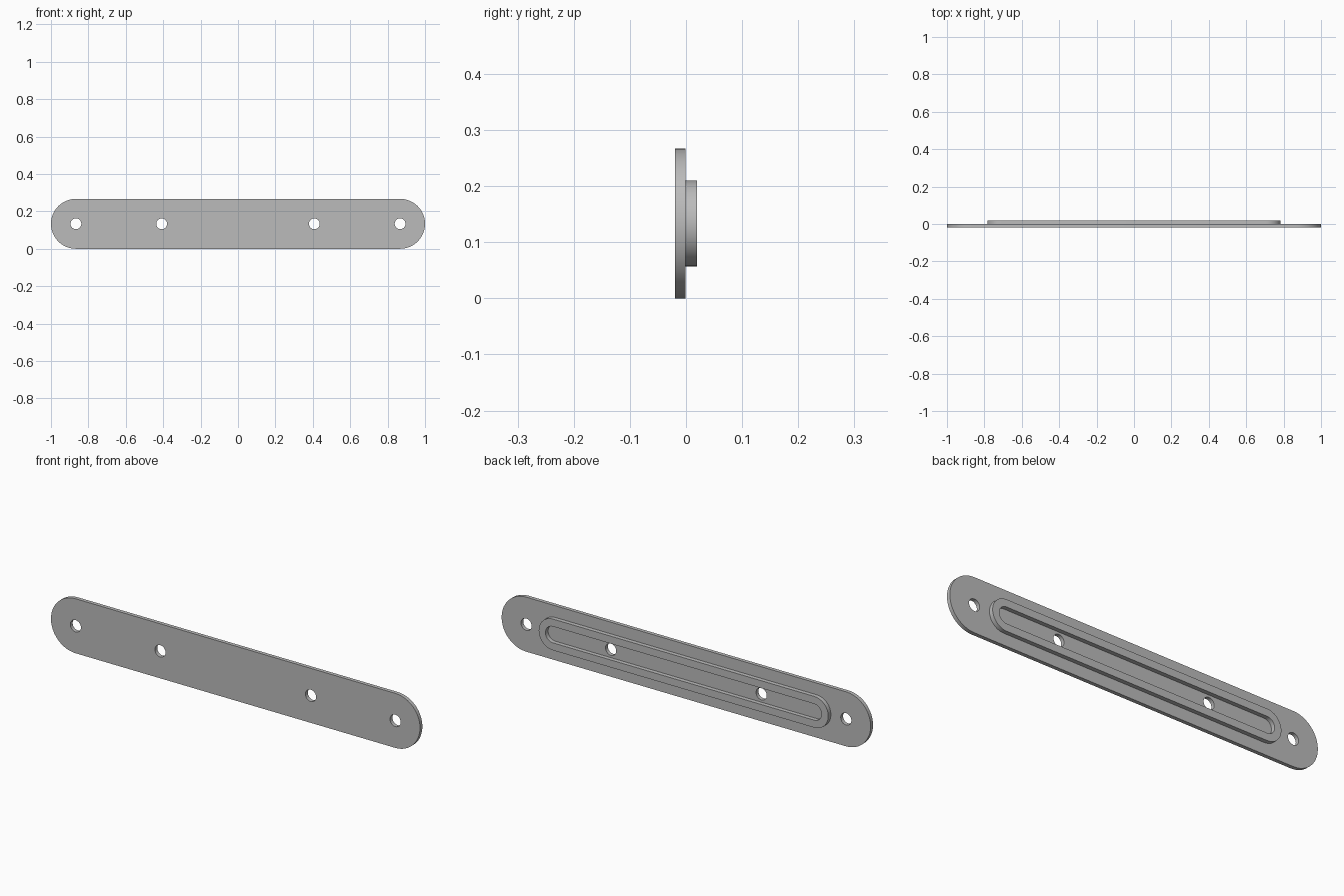
import bpy, bmesh, math
from mathutils import Vector

if "Cube" in bpy.data.objects:
    bpy.data.objects.remove(bpy.data.objects["Cube"], do_unlink=True)

MID_Z = 0.1335      # height of the long axis
END_X = 0.8665      # centre of the rounded plate ends

metal = bpy.data.materials.new("grey_metal")
metal.use_nodes = True
grey = (0.5, 0.5, 0.5, 1)
metal.diffuse_color = grey
metal.node_tree.nodes["Principled BSDF"].inputs["Base Color"].default_value = grey


def slot_outline(half_run, radius, steps=24, x=0):
    """Outline of a slot with round ends; a zero run gives a circle."""
    points = []
    for side, start in ((1, -math.pi / 2), (-1, math.pi / 2)):
        count = steps + 1 if half_run else steps
        for i in range(count):
            a = start + math.pi * i / steps
            points.append((x + side * half_run + radius * math.cos(a),
                           MID_Z + radius * math.sin(a)))
    return points


def make_sheet(name, outlines, y_front, y_back):
    """Fill the first outline, minus the others, and give it thickness."""
    bm = bmesh.new()
    edges = []
    for outline in outlines:
        verts = [bm.verts.new((x, y_front, z)) for x, z in outline]
        edges += [bm.edges.new((v, verts[i - 1])) for i, v in enumerate(verts)]
    bmesh.ops.triangle_fill(bm, edges=edges, use_beauty=True, normal=(0, -1, 0))
    extruded = bmesh.ops.extrude_face_region(bm, geom=bm.faces[:], use_keep_orig=True)
    moved = [g for g in extruded["geom"] if isinstance(g, bmesh.types.BMVert)]
    bmesh.ops.translate(bm, verts=moved, vec=Vector((0, y_back - y_front, 0)))
    bmesh.ops.recalc_face_normals(bm, faces=bm.faces[:])
    mesh = bpy.data.meshes.new(name)
    bm.to_mesh(mesh)
    bm.free()
    mesh.materials.append(metal)
    obj = bpy.data.objects.new(name, mesh)
    bpy.context.collection.objects.link(obj)
    bpy.ops.object.select_all(action="DESELECT")
    obj.select_set(True)
    bpy.context.view_layer.objects.active = obj
    bpy.ops.object.shade_smooth_by_angle(angle=math.radians(30))
    return obj


# Flat plate with four screw holes
holes = [slot_outline(0, 0.029, 12, x) for x in (-END_X, -0.408, 0.408, END_X)]
make_sheet("back_plate", [slot_outline(END_X, MID_Z)] + holes, -0.0195, -0.001)

# Raised rim on the back, open in the middle
make_sheet("raised_rim", [slot_outline(0.708, 0.0765), slot_outline(0.708, 0.04)],
           -0.001, 0.0195)
